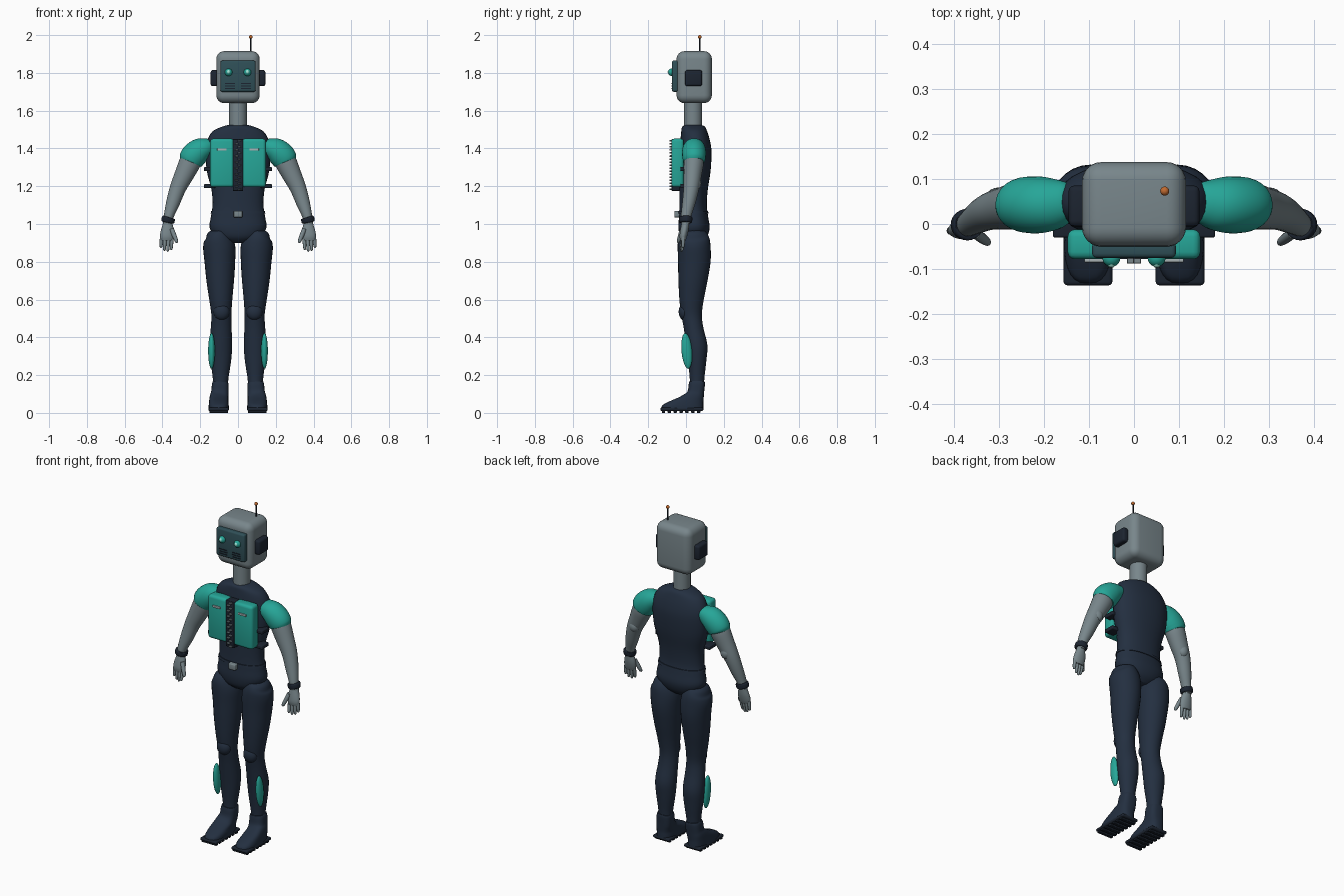
import bpy, bmesh, math
from mathutils import Vector, Matrix

cube = bpy.data.objects.get("Cube")
if cube:
    bpy.data.objects.remove(cube, do_unlink=True)


def material(name, code):
    """Flat material from an sRGB hex code."""
    srgb = [int(code[i:i + 2], 16) / 255 for i in (0, 2, 4)]
    rgba = [((c + 0.055) / 1.055) ** 2.4 if c > 0.04 else c / 12.92 for c in srgb] + [1]
    mat = bpy.data.materials.new(name)
    mat.use_nodes = True
    mat.diffuse_color = rgba
    mat.node_tree.nodes["Principled BSDF"].inputs["Base Color"].default_value = rgba
    return mat


NAVY = material("navy suit", "232f40")
DARK = material("dark trim", "1c2430")
TEAL = material("teal panel", "26a698")
GREY = material("grey shell", "78868b")
SCREEN = material("screen", "2f4f57")
METAL = material("light metal", "a9b3b5")
GLOW = material("eye glow", "b4fff0")
ORANGE = material("orange tip", "c06a30")


def finish(name, bm, mat, mirror=False):
    """Turn a bmesh into a smooth object, optionally mirrored across x."""
    bmesh.ops.recalc_face_normals(bm, faces=bm.faces)
    mesh = bpy.data.meshes.new(name)
    bm.to_mesh(mesh)
    bm.free()
    mesh.materials.append(mat)
    mesh.shade_smooth()
    mesh.set_sharp_from_angle(angle=math.radians(40))
    obj = bpy.data.objects.new(name, mesh)
    bpy.context.collection.objects.link(obj)
    if mirror:
        obj.modifiers.new("mirror", "MIRROR").use_mirror_merge = False
    return obj


def boxes(name, mat, pairs, bevel=0.0, mirror=False, segments=3):
    """One mesh of bevelled boxes, each given by two opposite corners."""
    bm = bmesh.new()
    for lo, hi in pairs:
        lo, hi = Vector(lo), Vector(hi)
        place = Matrix.Translation((lo + hi) / 2) @ Matrix.Diagonal((*(hi - lo), 1))
        bmesh.ops.create_cube(bm, size=1, matrix=place)
    if bevel:
        bmesh.ops.bevel(bm, geom=bm.edges[:], offset=bevel, segments=segments,
                        profile=0.5, affect="EDGES")
    return finish(name, bm, mat, mirror)


def ball(name, mat, centre, size, mirror=False):
    bm = bmesh.new()
    place = Matrix.Translation(centre) @ Matrix.Diagonal((*size, 1))
    bmesh.ops.create_uvsphere(bm, u_segments=20, v_segments=12, radius=1, matrix=place)
    return finish(name, bm, mat, mirror)


def spline(rows, steps):
    """Catmull-Rom interpolation of section rows."""
    rows = [Vector(r) for r in rows]
    rows = [rows[0]] + rows + [rows[-1]]
    out = []
    for a, b, c, d in zip(rows, rows[1:], rows[2:], rows[3:]):
        for i in range(steps):
            t = i / steps
            out.append(b + (c - a) * t / 2 + (a * 2 - b * 5 + c * 4 - d) * t * t / 2
                       + (b * 3 - a - c * 3 + d) * t ** 3 / 2)
    return out + [rows[-1]]


def loft(name, mat, rows, mirror=False, power=2.0, sides=28, steps=4):
    """Skin rings; each row is x, z, half width, front y, back y."""
    rows = spline(rows, steps)
    bm = bmesh.new()
    rings = []
    for i, (x, z, r, front, back) in enumerate(rows):
        before, after = rows[max(i - 1, 0)], rows[min(i + 1, len(rows) - 1)]
        run = Vector((after[0] - before[0], after[1] - before[1])).normalized()
        ring = []
        for k in range(sides):
            a = math.tau * k / sides
            u, v = (math.copysign(abs(w) ** (2 / power), w) for w in (math.cos(a), math.sin(a)))
            ring.append(bm.verts.new((x - run.y * u * r, (front + back) / 2 + v * (back - front) / 2,
                                      z + run.x * u * r)))
        rings.append(ring)
    for a, b in zip(rings, rings[1:]):
        for k in range(sides):
            j = (k + 1) % sides
            bm.faces.new((a[k], a[j], b[j], b[k]))
    bm.faces.new(rings[0])
    bm.faces.new(rings[-1])
    return finish(name, bm, mat, mirror)


# Head, face and antenna
boxes("head", GREY, [((-.115, -.05, 1.64), (.115, .137, 1.915))], .042, segments=6)
boxes("face_screen", SCREEN, [((-.093, -.075, 1.7), (.093, -.04, 1.865))], .01)
ball("eye", TEAL, (.05, -.075, 1.803), (.02, .02, .02), True)
ball("pupil", GLOW, (.05, -.089, 1.805), (.009, .008, .011), True)
boxes("mouth_grille", DARK, [((.015, -.078, z), (.07, -.07, z + .005)) for z in (1.715, 1.728, 1.741)],
      mirror=True)
boxes("ear_pad", DARK, [((.1, -.005, 1.73), (.145, .085, 1.815))], .012, True)
loft("antenna", DARK, [(.068, 1.9, .004, .069, .077), (.068, 1.985, .004, .069, .077)], sides=10)
ball("antenna_tip", ORANGE, (.068, .073, 1.99), (.01, .01, .01))
loft("neck", GREY, [(0, 1.5, .047, -.01, .085), (0, 1.66, .047, -.01, .085)])

# Torso and belt
loft("torso", NAVY, [
    (0, 1.525, .05, 0, .08), (0, 1.515, .085, -.02, .1), (0, 1.49, .135, -.025, .112),
    (0, 1.44, .164, -.03, .127), (0, 1.38, .172, -.035, .135), (0, 1.28, .165, -.035, .13),
    (0, 1.18, .14, -.035, .115), (0, 1.1, .135, -.035, .11), (0, 1.04, .143, -.037, .117),
    (0, .98, .15, -.04, .125), (0, .93, .115, -.03, .11), (0, .9, .055, 0, .08)], power=2.2)
loft("belt", NAVY, [(0, 1.07, .142, -.04, .117), (0, 1.055, .145, -.041, .119)], power=2.2)
boxes("buckle", GREY, [((-.023, -.062, 1.035), (.023, -.03, 1.07))], .005)

# Chest panels, straps and zip
boxes("chest_panel", TEAL, [((.022, -.078, 1.195), (.147, -.012, 1.452))], .016, True)
boxes("pocket_tag", METAL, [((.06, -.085, 1.388), (.11, -.075, 1.4))], .002, True)
boxes("side_strap", DARK, [((.12, -.03, z), (.18, .035, z + .022)) for z in (1.19, 1.28)], .005, True)
boxes("zip_band", DARK, [((-.027, -.076, 1.175), (.027, -.02, 1.45))], .004)
boxes("zip_teeth", GREY, [((x - .009, -.088, 1.18 + .016 * i), (x + .009, -.07, 1.188 + .016 * i))
                          for i in range(17) for x in [.007 * (-1) ** i]], .002, segments=1)

# Sleeves, arms and cuffs
loft("sleeve", TEAL, [
    (.138, 1.425, .022, .015, .075), (.148, 1.42, .037, .002, .09), (.17, 1.407, .053, -.012, .098),
    (.205, 1.388, .065, -.02, .105), (.235, 1.36, .069, -.02, .105), (.25, 1.335, .065, -.015, .1),
    (.253, 1.329, .056, -.01, .092)], True)
loft("arm", GREY, [
    (.24, 1.36, .056, -.01, .09), (.257, 1.32, .057, -.012, .093), (.285, 1.26, .051, -.012, .083),
    (.318, 1.19, .043, -.013, .07), (.345, 1.11, .036, -.02, .05), (.367, 1.04, .026, -.027, .028),
    (.373, 1, .024, -.025, .022)], True)
ball("elbow", GREY, (.3, .055, 1.215), (.03, .026, .035), True)
loft("wrist_cuff", DARK, [
    (.367, 1.036, .028, -.03, .03), (.368, 1.032, .035, -.036, .034),
    (.372, 1.012, .035, -.035, .032), (.373, 1.007, .027, -.029, .028)], True)

# Hands
loft("palm", GREY, [
    (.373, 1.01, .022, -.022, .018), (.373, .97, .034, -.03, .014), (.376, .935, .037, -.034, .006),
    (.377, .912, .031, -.03, -.002)], True)


def finger(name, start, end, r):
    """Tapered digit between two points, given as x, y, z."""
    start, end = Vector(start), Vector(end)
    rows = []
    for t, s in ((0, 1), (.45, 1), (.85, .8), (.96, .5), (1, .15)):
        p = start.lerp(end, t)
        rows.append((p.x, p.z, r * s, p.y - r * s, p.y + r * s))
    loft(name, GREY, rows, True, sides=12, steps=3)


for i, tip in enumerate((.862, .853, .858, .874)):
    finger("finger", (.35 + .018 * i, -.014, .93), (.354 + .018 * i, -.028 + .004 * i, tip), .0095)
finger("thumb", (.352, -.02, .975), (.322, -.042, .9), .012)

# Legs, kneecaps and shin pads
loft("leg", NAVY, [
    (.125, .968, .02, .02, .07), (.122, .957, .048, -.022, .1), (.11, .93, .072, -.04, .122),
    (.1, .88, .085, -.044, .13), (.096, .8, .081, -.042, .13), (.094, .7, .073, -.04, .114),
    (.091, .6, .061, -.035, .094), (.088, .52, .053, -.025, .084), (.089, .45, .055, -.012, .092),
    (.091, .36, .06, 0, .113), (.091, .28, .055, .01, .108), (.092, .18, .041, .02, .097),
    (.092, .12, .038, .02, .095)], True)
ball("kneecap", NAVY, (.087, -.008, .535), (.042, .031, .045), True)
pad = ball("shin_pad", TEAL, (0, 0, 0), (.018, .028, .095), True)
pad.data.transform(Matrix.Translation((.14, .004, .328)) @ Matrix.Rotation(math.radians(5), 4, "X"))

# Boots, soles and treads
loft("boot", NAVY, [
    (.093, .165, .04, .017, .099), (.094, .15, .044, .014, .1), (.096, .11, .046, .006, .096),
    (.1, .085, .049, -.03, .094), (.102, .06, .051, -.09, .092), (.102, .04, .053, -.125, .092),
    (.102, .018, .053, -.133, .092)], True, power=2.8)
boxes("sole", DARK, [((.048, -.136, .01), (.156, .092, .028))], .008, True)
boxes("tread", DARK, [((.053, -.128 + .031 * i, 0), (.151, -.11 + .031 * i, .014)) for i in range(7)],
      .002, True, 1)
